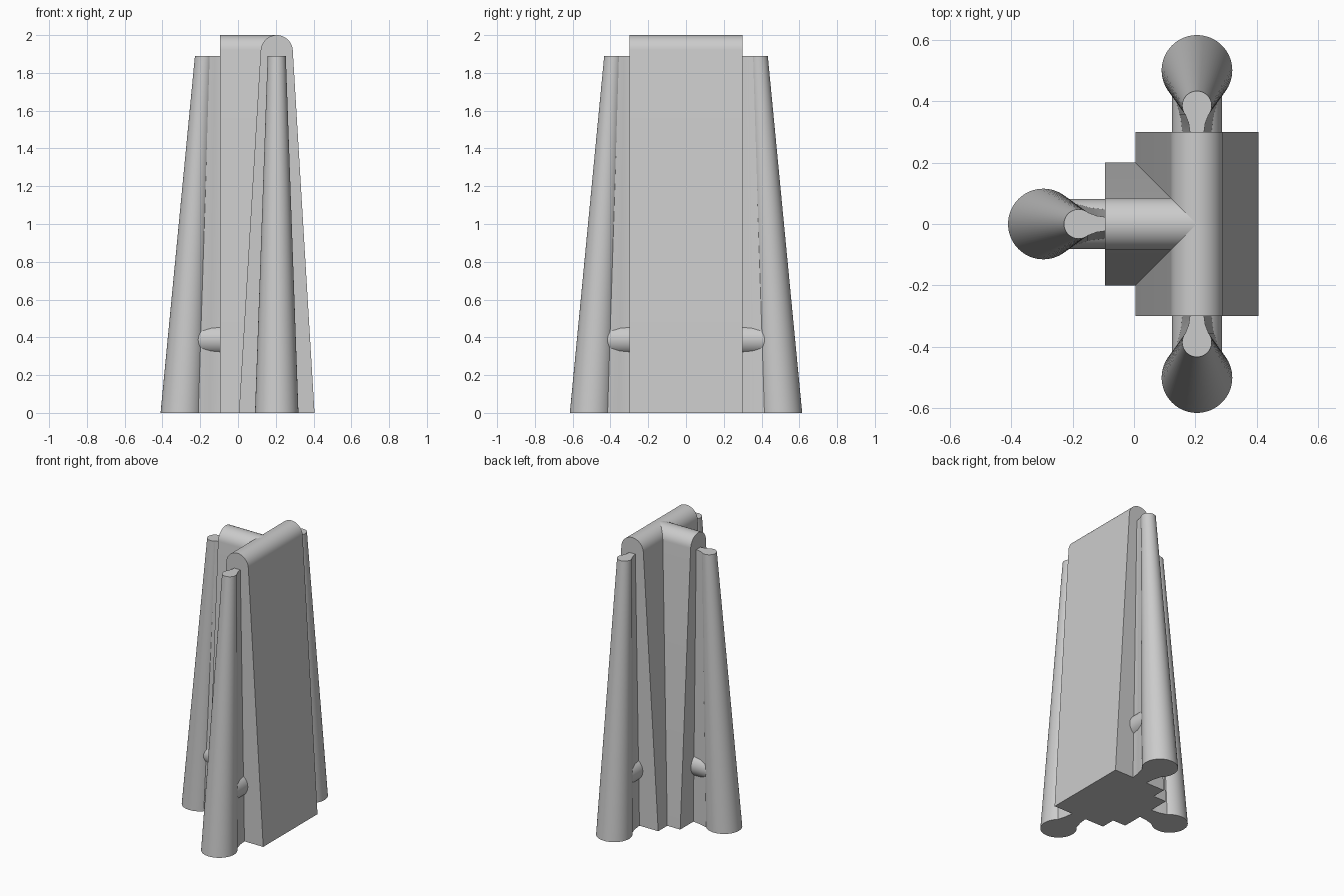
import bpy
import bmesh
from math import sin, cos, pi, radians
from mathutils import Matrix, Vector

cube = bpy.data.objects.get("Cube")
if cube:
    bpy.data.objects.remove(cube, do_unlink=True)

grey = bpy.data.materials.new("light_grey")
grey.use_nodes = True
colour = (0.6, 0.6, 0.6, 1)
grey.diffuse_color = colour
grey.node_tree.nodes["Principled BSDF"].inputs["Base Color"].default_value = colour


def loft(name, ring_a, ring_b, place):
    """Join two matching outlines into a closed solid."""
    bm = bmesh.new()
    a = [bm.verts.new(place @ Vector(p)) for p in ring_a]
    b = [bm.verts.new(place @ Vector(p)) for p in ring_b]
    n = len(a)
    bm.faces.new(a[::-1])
    bm.faces.new(b)
    for i in range(n):
        j = (i + 1) % n
        bm.faces.new((a[i], a[j], b[j], b[i]))
    bmesh.ops.recalc_face_normals(bm, faces=bm.faces)
    mesh = bpy.data.meshes.new(name)
    bm.to_mesh(mesh)
    bm.free()
    mesh.materials.append(grey)
    obj = bpy.data.objects.new(name, mesh)
    bpy.context.collection.objects.link(obj)
    bpy.ops.object.select_all(action="DESELECT")
    obj.select_set(True)
    bpy.context.view_layer.objects.active = obj
    bpy.ops.object.shade_smooth_by_angle(angle=radians(30))


def circle(radius, n=64):
    return [(radius * cos(2 * pi * i / n), radius * sin(2 * pi * i / n)) for i in range(n)]


def wall(name, y0, y1, place):
    """Tapered wall with a rounded top, running along local y."""
    r, lean = 0.085, radians(3.5)
    profile = [(-0.2, 0), (0.2, 0)]
    for i in range(25):
        t = lean + (pi - 2 * lean) * i / 24
        profile.append((r * cos(t), 2 - r + r * sin(t)))
    loft(name, [(x, y0, z) for x, z in profile], [(x, y1, z) for x, z in profile], place)


def support(side, place):
    """Leaning column, flared web and short rod, pointing along local -y."""
    top = 1.89
    loft(side + "_column",
         [(x, y - 0.2, 0) for x, y in circle(0.115)],
         [(x, y - 0.085, top) for x, y in circle(0.048)], place)

    def outline(half, z):
        return [(w, -d, z) for d, w in half] + [(-w, -d, z) for d, w in reversed(half)]

    low = [(-0.02, 0.055), (0, 0.055), (0.055, 0.061), (0.115, 0.0775), (0.2, 0.0775)]
    high = [(-0.02, 0.023), (0, 0.023), (0.028, 0.027), (0.055, 0.0375), (0.085, 0.0375)]
    loft(side + "_web", outline(low, 0), outline(high, top), place)

    rod = circle(0.081, 48)
    loft(side + "_rod", [(x, 0.02, z + 0.387) for x, z in rod],
         [(x, -0.15, z + 0.387) for x, z in rod], place)


def placed(x, y, degrees):
    return Matrix.Translation((x, y, 0)) @ Matrix.Rotation(radians(degrees), 4, "Z")


# Walls forming a T in plan
wall("main_wall", -0.3, 0.3, placed(0.205, 0, 0))
wall("cross_wall", -0.3, 0, placed(0.205, 0, -90))

# One support at each free wall end
support("front", placed(0.205, -0.3, 0))
support("back", placed(0.205, 0.3, 180))
support("right", placed(-0.095, 0, -90))
